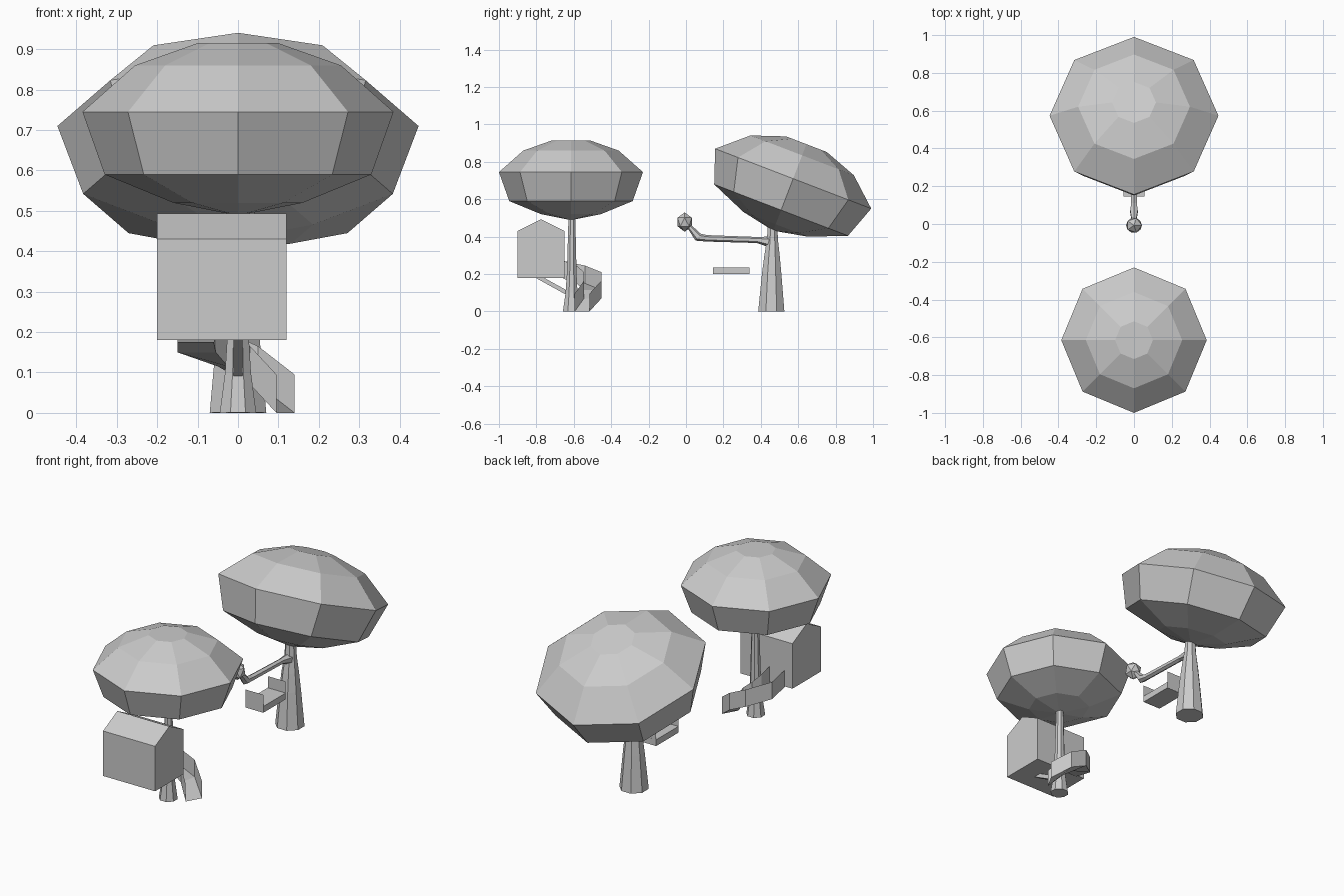
import bpy, bmesh
from math import sin, cos, pi, radians
from mathutils import Vector, Matrix

if "Cube" in bpy.data.objects:
    bpy.data.objects.remove(bpy.data.objects["Cube"])


def make(name, verts, faces, solid=True):
    me = bpy.data.meshes.new(name)
    me.from_pydata([tuple(v) for v in verts], [], faces)
    bm = bmesh.new()
    bm.from_mesh(me)
    if solid:
        bmesh.ops.recalc_face_normals(bm, faces=bm.faces)
    bm.to_mesh(me)
    bm.free()
    ob = bpy.data.objects.new(name, me)
    bpy.context.collection.objects.link(ob)
    return ob


def loft(name, rings):
    """Skin a list of equal-sized rings and cap both ends."""
    n = len(rings[0])
    verts = [v for r in rings for v in r]
    faces = [(i * n + k, i * n + (k + 1) % n, (i + 1) * n + (k + 1) % n, (i + 1) * n + k)
             for i in range(len(rings) - 1) for k in range(n)]
    faces += [tuple(range(n)), tuple(range(len(verts) - n, len(verts)))]
    return make(name, verts, faces)


def tube(name, path, n=8):
    """Tapered tube along (y, z, radius) points in the x = 0 plane."""
    pts = [Vector((0, p[0], p[1])) for p in path]
    rings = []
    for i, p in enumerate(pts):
        t = (pts[min(i + 1, len(pts) - 1)] - pts[max(i - 1, 0)]).normalized()
        u = Vector((1, 0, 0))
        v = t.cross(u)
        r = path[i][2]
        rings.append([p + r * (u * cos(2 * pi * (k + .5) / n) + v * sin(2 * pi * (k + .5) / n))
                      / cos(pi / n) for k in range(n)])
    return loft(name, rings)


def canopy(name, center, scale, tilt):
    """Eight-sided crown, profile measured from its widest ring."""
    profile = [(.004, -.256), (.16, -.225), (.33, -.155), (.385, 0), (.255, .115), (.1, .17)]
    rings = [[Vector((r * cos(k * pi / 4), r * sin(k * pi / 4), z)) for k in range(8)]
             for r, z in profile]
    ob = loft(name, rings)
    ob.data.transform(Matrix.Translation(center) @ Matrix.Rotation(tilt, 4, 'X')
                      @ Matrix.Scale(scale, 4))
    return ob


# Crowns
canopy("front_canopy", (0, -.615, .745), 1, 0)
canopy("back_canopy", (0, .573, .71), 1.161, radians(-21))

# Trunks
tube("front_trunk", [(-.613, 0, .045), (-.612, .1, .032), (-.611, .2, .026), (-.61, .51, .018)])
tube("back_trunk", [(.456, 0, .07), (.458, .2, .052), (.46, .3, .041),
                    (.462, .38, .03), (.463, .46, .025)])

# Side branch with leaf tuft
tube("branch", [(.46, .37, .027), (.38, .382, .014), (.11, .391, .015),
                (.065, .397, .02), (0, .475, .008)], 6)
bpy.ops.mesh.primitive_ico_sphere_add(subdivisions=1, radius=.048, location=(0, -.007, .478))
tuft = bpy.context.object
tuft.name = "leaf_tuft"
tuft.scale = (.98, .93, 1.08)

# Swing seat with thin rope panels at both ends
bpy.ops.mesh.primitive_cube_add(size=1, location=(0, .243, .218))
seat = bpy.context.object
seat.name = "swing_seat"
seat.scale = (.11, .195, .035)
for name, y in (("swing_panel_front", .145), ("swing_panel_back", .34)):
    make(name, [(-.055, y, .2), (.055, y, .2), (.055, y, .3), (-.055, y, .3)],
         [(0, 1, 2, 3)], False)

# Tree house with a gabled roof
gable = [(-.9, .18), (-.65, .18), (-.65, .43), (-.775, .493), (-.9, .43)]
loft("tree_house", [[(x, y, z) for y, z in gable] for x in (-.2, .12)])

# Strut from trunk to house floor
tube("house_strut", [(-.80, .19, .011), (-.61, .085, .011)], 4)

# Curved slide: floor with an outer and an inner wall
outer = [(-.15, -.655), (-.15, -.54), (-.05, -.452), (.05, -.452), (.14, -.516)]
inner = [(-.06, -.655), (-.055, -.585), (-.025, -.545), (.03, -.545), (.095, -.595)]
levels = [.175, .15, .115, .07, 0]
verts = []
for (ox, oy), (ix, iy), z in zip(outer, inner, levels):
    verts += [(ox, oy, z + .095), (ox, oy, z), (ix, iy, z), (ix, iy, z + .095)]
faces = [(4 * i + k, 4 * i + k + 1, 4 * i + k + 5, 4 * i + k + 4)
         for i in range(4) for k in range(3)]
make("slide", verts, faces)
